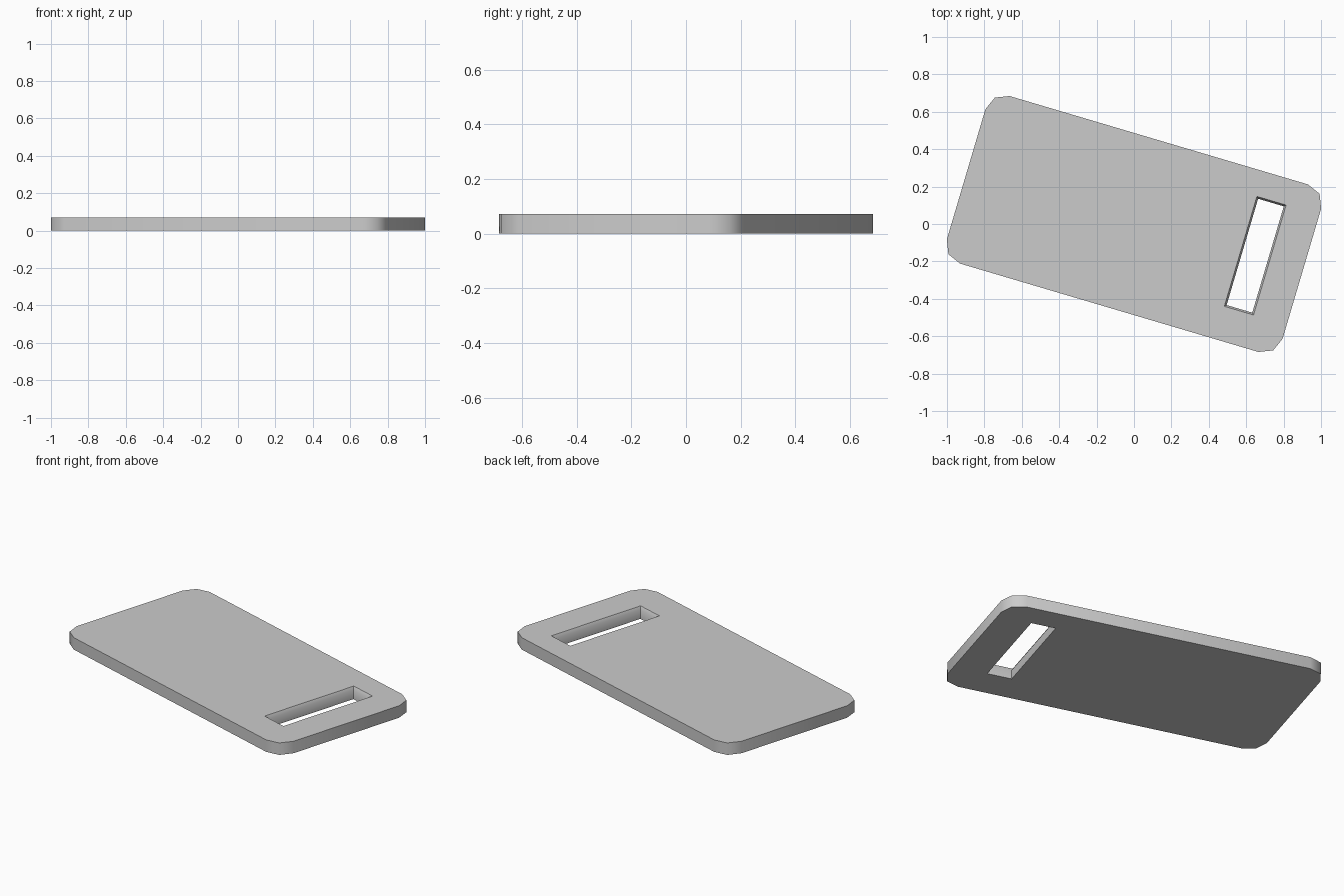
import bpy, bmesh
from math import radians, cos, sin, pi

if "Cube" in bpy.data.objects:
    bpy.data.objects.remove(bpy.data.objects["Cube"])

TILT = radians(-16.5)
THICK = 0.071


def loft(name, rings):
    """Closed solid from matching rings of points, bottom to top."""
    bm = bmesh.new()
    loops = [[bm.verts.new(p) for p in ring] for ring in rings]
    n = len(loops[0])
    for low, high in zip(loops, loops[1:]):
        for i in range(n):
            j = (i + 1) % n
            bm.faces.new((low[i], low[j], high[j], high[i]))
    bm.faces.new(loops[0][::-1])
    bm.faces.new(loops[-1])
    mesh = bpy.data.meshes.new(name)
    bm.to_mesh(mesh)
    bm.free()
    obj = bpy.data.objects.new(name, mesh)
    bpy.context.collection.objects.link(obj)
    obj.rotation_euler.z = TILT
    return obj


def rounded_ring(hx, hy, r, z):
    """Rectangle with two-facet rounded corners."""
    ring = []
    for k, (sx, sy) in enumerate(((1, 1), (-1, 1), (-1, -1), (1, -1))):
        for step in range(3):
            a = k * pi / 2 + step * pi / 4
            ring.append((sx * (hx - r) + r * cos(a), sy * (hy - r) + r * sin(a), z))
    return ring


def slot_ring(grow, z):
    x0, x1, y0, y1 = 0.588 - grow, 0.751 + grow, -0.285 - grow, 0.328 + grow
    return [(x0, y0, z), (x1, y0, z), (x1, y1, z), (x0, y1, z)]


# Flat plate with rounded corners
plate = loft("tag_plate", [rounded_ring(0.936, 0.467, 0.104, z) for z in (0, THICK)])

# Slot with a small eased top edge
cutter = loft("slot_cutter", [slot_ring(-0.01, -0.1), slot_ring(-0.01, THICK - 0.018),
                              slot_ring(0, THICK), slot_ring(0, 0.2)])
cutter.hide_render = True

mod = plate.modifiers.new("slot", 'BOOLEAN')
mod.operation = 'DIFFERENCE'
mod.solver = 'EXACT'
mod.object = cutter
bpy.context.view_layer.objects.active = plate
plate.select_set(True)
bpy.ops.object.modifier_apply(modifier=mod.name)
bpy.data.objects.remove(cutter)

# Soft corner facets, crisp rims
bpy.ops.object.shade_smooth_by_angle(angle=radians(50))
